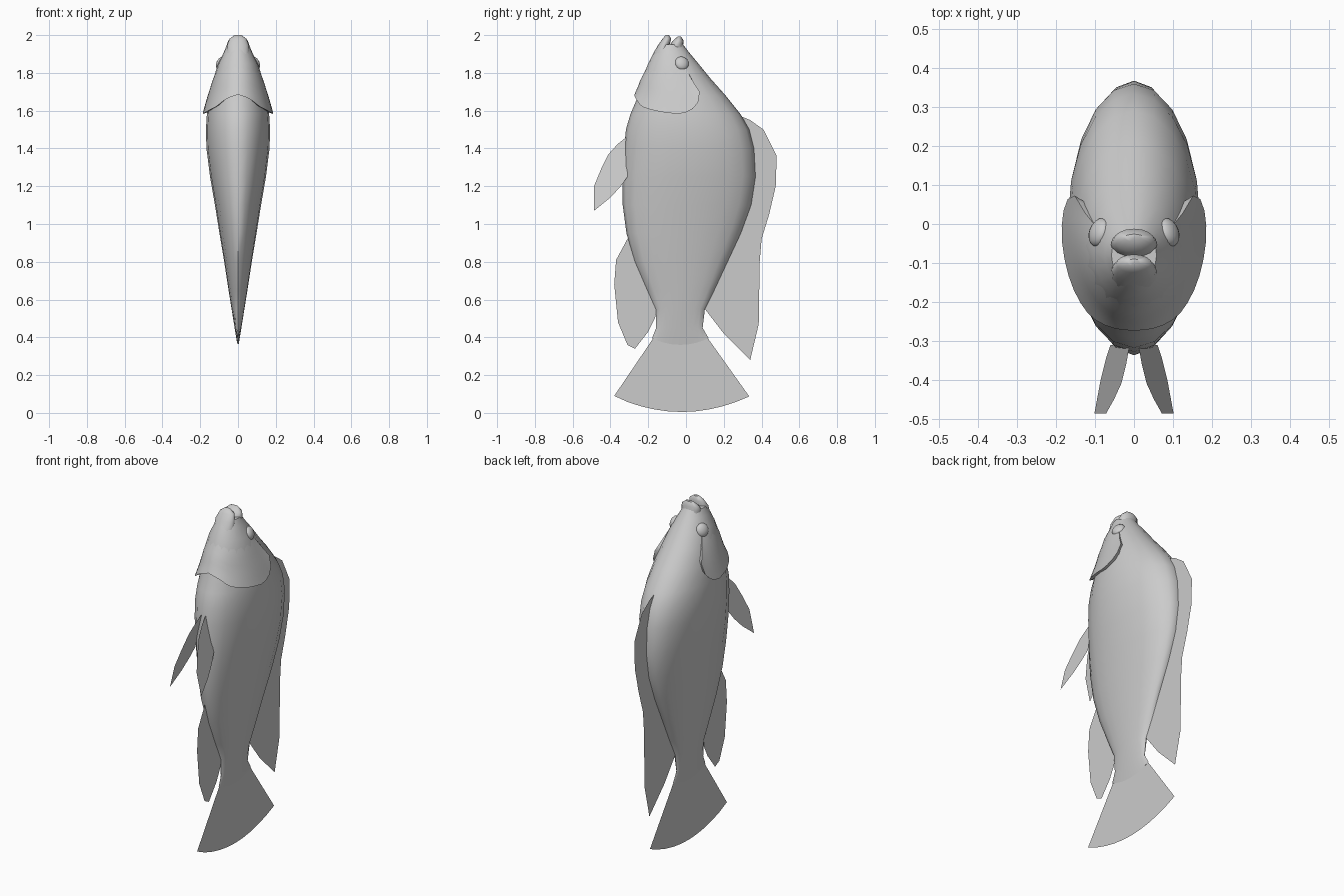
import bpy, bmesh, math

if "Cube" in bpy.data.objects:
    bpy.data.objects.remove(bpy.data.objects["Cube"])

gray = bpy.data.materials.new("pale_gray")
gray.diffuse_color = (0.6, 0.6, 0.6, 1)
gray.use_nodes = True
gray.node_tree.nodes["Principled BSDF"].inputs["Base Color"].default_value = gray.diffuse_color

# Sections: height, belly y, back y, half width
BODY = [(0.36, -0.18, 0.12, 0.003), (0.45, -0.158, 0.088, 0.018),
        (0.55, -0.16, 0.10, 0.034), (0.65, -0.205, 0.15, 0.05),
        (0.80, -0.27, 0.22, 0.073), (0.95, -0.315, 0.29, 0.098),
        (1.10, -0.335, 0.345, 0.122), (1.25, -0.337, 0.368, 0.148),
        (1.40, -0.328, 0.36, 0.167), (1.50, -0.318, 0.335, 0.17),
        (1.58, -0.295, 0.29, 0.165), (1.68, -0.252, 0.21, 0.15),
        (1.77, -0.232, 0.13, 0.13), (1.85, -0.20, 0.065, 0.105),
        (1.91, -0.17, 0.015, 0.075), (1.95, -0.145, -0.015, 0.058)]
LOWER_JAW = [(1.90, -0.173, -0.08, 0.06), (1.945, -0.149, -0.088, 0.058),
             (1.98, -0.125, -0.078, 0.045), (2.0, -0.108, -0.09, 0.018)]
UPPER_LIP = [(1.92, -0.09, 0.0, 0.05), (1.945, -0.088, -0.016, 0.06),
             (1.97, -0.07, -0.012, 0.052), (1.992, -0.045, -0.026, 0.025)]


def make(name, verts, faces, smooth=True):
    me = bpy.data.meshes.new(name)
    me.from_pydata(verts, [], faces)
    bm = bmesh.new()
    bm.from_mesh(me)
    bmesh.ops.recalc_face_normals(bm, faces=bm.faces)
    bm.to_mesh(me)
    bm.free()
    me.materials.append(gray)
    ob = bpy.data.objects.new(name, me)
    bpy.context.collection.objects.link(ob)
    if smooth:
        bpy.ops.object.select_all(action='DESELECT')
        ob.select_set(True)
        bpy.context.view_layer.objects.active = ob
        bpy.ops.object.shade_smooth_by_angle(angle=math.radians(50))
    return ob


def ring_point(row, a, grow=0.0):
    z, y0, y1, w = row
    return ((w + grow) * math.sin(a),
            (y0 + y1) / 2 - ((y1 - y0) / 2 + grow) * math.cos(a), z)


def loft(name, rows, n=20, end_bow=0.0):
    verts, faces = [], []
    for r, row in enumerate(rows):
        for i in range(n):
            a = 2 * math.pi * i / n
            x, y, z = ring_point(row, a)
            if r == 0:
                z += end_bow * math.cos(a) ** 2
            verts.append((x, y, z))
    for r in range(len(rows) - 1):
        for i in range(n):
            j = (i + 1) % n
            faces.append((r * n + i, r * n + j, r * n + n + j, r * n + n + i))
    faces.append(tuple(range(n)))
    faces.append(tuple(range(len(verts) - n, len(verts))))
    return make(name, verts, faces)


def lerp_rows(table, t):
    for a, b in zip(table, table[1:]):
        if t <= b[0]:
            f = (t - a[0]) / (b[0] - a[0])
            return tuple(p + (q - p) * f for p, q in zip(a, b))
    return table[-1]


loft("body", BODY, end_bow=0.035)
loft("lower_jaw", LOWER_JAW, 16)
loft("upper_lip", UPPER_LIP, 16)

# Gill cover: flared shell wrapped round the throat with a scalloped rear edge
EDGE = [(0, 1.685), (0.35, 1.665), (0.7, 1.62), (1.1, 1.595),
        (1.5, 1.58), (1.8, 1.62), (2.0, 1.70)]
verts, faces = [], []
COLS, ROWS = 28, 7
for c in range(COLS + 1):
    a = -2.0 + 4.0 * c / COLS
    edge = lerp_rows(EDGE, abs(a))[1]
    for r in range(ROWS + 1):
        t = r / ROWS
        z = 1.87 + (edge - 1.87) * t
        grow = -0.004 + 0.026 * t ** 1.5
        verts.append(ring_point(lerp_rows(BODY, z), a, grow))
    # inner lip tucked under the body skin
    verts.append(ring_point(lerp_rows(BODY, edge + 0.012), a, -0.012))
S = ROWS + 2
for c in range(COLS):
    for r in range(S - 1):
        k = c * S + r
        faces.append((k, k + 1, k + S + 1, k + S))
# front ends of the cover drop into the body
for c in (0, COLS):
    faces.append(tuple(c * S + r for r in range(S)))
make("gill_cover", verts, faces)


# Eyes
for side, label in ((1, "right"), (-1, "left")):
    bpy.ops.mesh.primitive_uv_sphere_add(segments=16, ring_count=10, radius=0.038,
                                         location=(side * 0.089, -0.022, 1.85))
    eye = bpy.context.object
    eye.name = label + "_eye"
    eye.scale = (0.62, 1, 1)
    eye.rotation_euler = (0, side * -0.4, side * 0.35)
    eye.data.materials.append(gray)
    bpy.ops.object.shade_smooth_by_angle(angle=math.radians(50))


# Flat single-sheet fins, outlined in (y, z)
def fin(name, outline, x_of=lambda z: 0.0):
    make(name, [(x_of(z), y, z) for y, z in outline],
         [tuple(range(len(outline)))], smooth=False)


fin("dorsal_fin", [(0.28, 1.575), (0.34, 1.55), (0.41, 1.50), (0.48, 1.36),
                   (0.475, 1.20), (0.44, 1.05), (0.40, 0.92), (0.39, 0.80),
                   (0.385, 0.47), (0.34, 0.28), (0.20, 0.42), (0.10, 0.55),
                   (0.14, 0.67), (0.27, 0.97), (0.33, 1.2), (0.32, 1.45)])
fin("anal_fin", [(-0.305, 0.93), (-0.37, 0.81), (-0.38, 0.68), (-0.36, 0.48),
                 (-0.31, 0.36), (-0.27, 0.34), (-0.20, 0.43), (-0.165, 0.50),
                 (-0.15, 0.56), (-0.19, 0.67), (-0.25, 0.8)])
tail = [(-0.17, 0.40), (-0.38, 0.09)]
tail += [(-0.38 + 0.715 * i / 10, 0.005 + 0.082 * ((i - 5) / 5) ** 2) for i in range(1, 11)]
tail += [(0.112, 0.40), (-0.03, 0.375)]
fin("tail_fin", tail)
for side, label in ((1, "right"), (-1, "left")):
    fin(label + "_pelvic_fin",
        [(-0.315, 1.46), (-0.36, 1.425), (-0.41, 1.37), (-0.45, 1.29), (-0.487, 1.20),
         (-0.487, 1.07), (-0.40, 1.14), (-0.345, 1.20), (-0.31, 1.25)],
        lambda z, s=side: s * (0.012 + 0.23 * (1.46 - z)))
